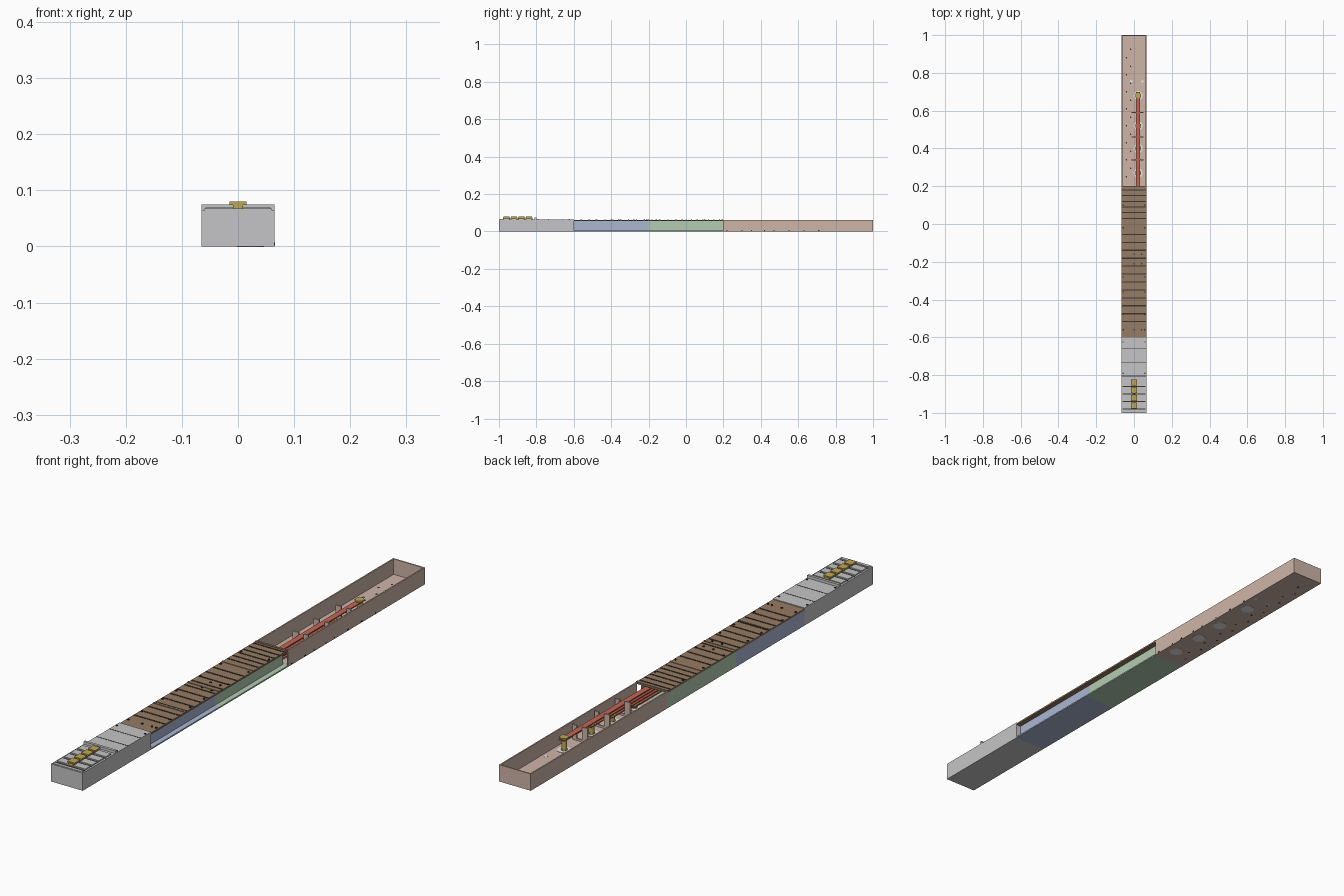
import bpy, bmesh
from mathutils import Matrix, Vector

cube = bpy.data.objects.get("Cube")
if cube:
    bpy.data.objects.remove(cube)


def material(name, rgb):
    m = bpy.data.materials.new(name)
    m.use_nodes = True
    m.diffuse_color = (*rgb, 1)
    bsdf = next(n for n in m.node_tree.nodes if n.type == 'BSDF_PRINCIPLED')
    bsdf.inputs["Base Color"].default_value = (*rgb, 1)
    return m


grey = material("light_grey", (.56, .56, .57))
blue = material("pale_blue", (.40, .47, .64))
green = material("pale_green", (.45, .60, .44))
pink = material("pale_copper", (.62, .46, .39))
brown = material("brown", (.30, .20, .125))
dark = material("dark_brown", (.05, .035, .025))
red = material("copper_red", (.54, .13, .09))
gold = material("brass", (.53, .39, .09))
white = material("white", (.85, .85, .83))


def finish(bm, name, mat):
    me = bpy.data.meshes.new(name)
    bm.to_mesh(me)
    bm.free()
    me.materials.append(mat)
    ob = bpy.data.objects.new(name, me)
    bpy.context.collection.objects.link(ob)
    return ob


def boxes(name, mat, spans):
    """One object of boxes, each given as x, y and z ranges."""
    bm = bmesh.new()
    for span in spans:
        mid = Vector([(a + b) / 2 for a, b in span])
        size = Vector([b - a for a, b in span])
        bmesh.ops.create_cube(bm, size=1, matrix=Matrix.Translation(mid) @ Matrix.Diagonal((*size, 1)))
    return finish(bm, name, mat)


def discs(name, mat, spots, radius, z, sides=16):
    """One object of upright cylinders at the given x, y spots."""
    bm = bmesh.new()
    for x, y in spots:
        bmesh.ops.create_cone(bm, cap_ends=True, segments=sides, radius1=radius, radius2=radius,
                              depth=z[1] - z[0], matrix=Matrix.Translation((x, y, sum(z) / 2)))
    return finish(bm, name, mat)


W, H, T = .065, .062, .005
full = (-W, W)

# Closed front housing with seams and a cross ridge
boxes("front_housing", grey, [(full, (-1, -.6), (0, .065))])
boxes("housing_ridge", grey, [(full, (-.81, -.8), (.065, .075))])
boxes("housing_seams", dark, [(full, (y - .0015, y + .0015), (.064, .0656)) for y in (-.66, -.735)])

# Terminal slats, with a row of brass terminals down the middle
pitch = .04
rows = [-.96 + pitch * i for i in range(4)]
boxes("terminal_slats", grey, [((-.058, .058), (y - .015, y + .015), (.064, .069)) for y in rows])
boxes("slat_gaps", dark, [((-.06, .06), (y - .022, y - .018), (.064, .0658)) for y in rows])
boxes("front_slat", grey, [((-.06, .06), (-.998, -.986), (.064, .068))])
boxes("terminal_bases", gold, [((-.009, .009), (y - .018, y + .018), (.065, .076)) for y in rows])
boxes("terminal_caps", gold, [((-.015, .015), (y - .016, y + .016), (.074, .08)) for y in rows])

# Two channel sections: floor, outer wall and a recessed wall on the open side
for name, mat, y in (("front_channel", blue, (-.6, -.2)), ("rear_channel", green, (-.2, .2))):
    boxes(name, mat, [(full, y, (0, T)), ((-W, -W + T), y, (T, .056)),
                      ((.04, .045), y, (T, .056))])

# Brown lid with cross seams and screws
boxes("lid", brown, [(full, (-.6, .2), (.056, H))])
seams = [.18 - .03 * i for i in range(7)] + [-.055 - .042 * i for i in range(12)]
boxes("lid_seams", dark, [((-.063, .063), (y - .003, y + .003), (.061, .0632)) for y in seams])
boxes("lid_joint_ribs", brown, [(full, (y - .004, y + .004), (.061, .064)) for y in (.195, 0, -.2, -.4)])
screws = [(x, y) for y in (.1, -.02, -.14, -.28, -.36, -.48, -.56) for x in (-.057, .057)]
screws += [(x, y) for y in (-.16, -.21, -.56) for x in (0, .04)]
discs("lid_screws", dark, screws, .004, (.061, .065), 8)
discs("housing_screws", dark, [(x, y) for x in (-.058, .058) for y in (-.625, -.79)], .004, (.064, .067), 8)

# Open rear tray
side = (.2, 1)
boxes("rear_tray", pink, [(full, side, (0, T)), ((-W, -W + T), side, (T, H)),
                          ((W - T, W), side, (T, H)), ((-W + T, W - T), (1 - T, 1), (T, H))])

# Stepped conductor bars, each ending at its own post
bar_x = .022
posts = [.27, .40, .52, .68]
levels = [.015, .026, .037, .048]
boxes("conductor_bars", red, [((bar_x - .011, bar_x + .011), (0, y + .018), (z - .002, z + .002))
                              for y, z in zip(posts, levels)])
for i, (y, z) in enumerate(zip(posts, levels), 1):
    discs(f"post_{i}", gold, [(bar_x, y)], .01, (-.0 + .0005, z + .005))
    discs(f"post_nut_{i}", gold, [(bar_x, y)], .017, (z + .002, z + .007), 6)
    discs(f"post_foot_{i}", gold, [(bar_x, y)], .011, (0, .012), 6)
discs("insulators", white, [(bar_x, y) for y in posts], .024, (.0002 - .001, .0065), 24)

# Upright bar supports
boxes("bar_supports", pink, [(xr, (y - .003, y + .003), (T, .06))
                             for y in (.34, .46, .59) for xr in ((-.012, .011), (.033, .05))])
boxes("support_bridges", pink, [((-.012, .05), (y - .003, y + .003), (T, .012)) for y in (.34, .46, .59)])

# Small fixing holes in the tray floor, with two larger ones at the end of the bars
holes = [(-.04 + .022 * (i % 2), .25 + .045 * i) for i in range(16)]
discs("floor_fixings", dark, holes, .004, (-.0005, .0056), 8)
discs("floor_plugs", white, [(-.015, .755), (.045, .755)], .007, (-.0005, .0056), 12)

# Side fixings low on the tray walls
boxes("side_fixings", dark, [((s * W - .001, s * W + .001), (y - .003, y + .003), (.002, .007))
                             for s in (1,) for y in (.22, .3, .35, .42, .47, .55, .63, .71)])
